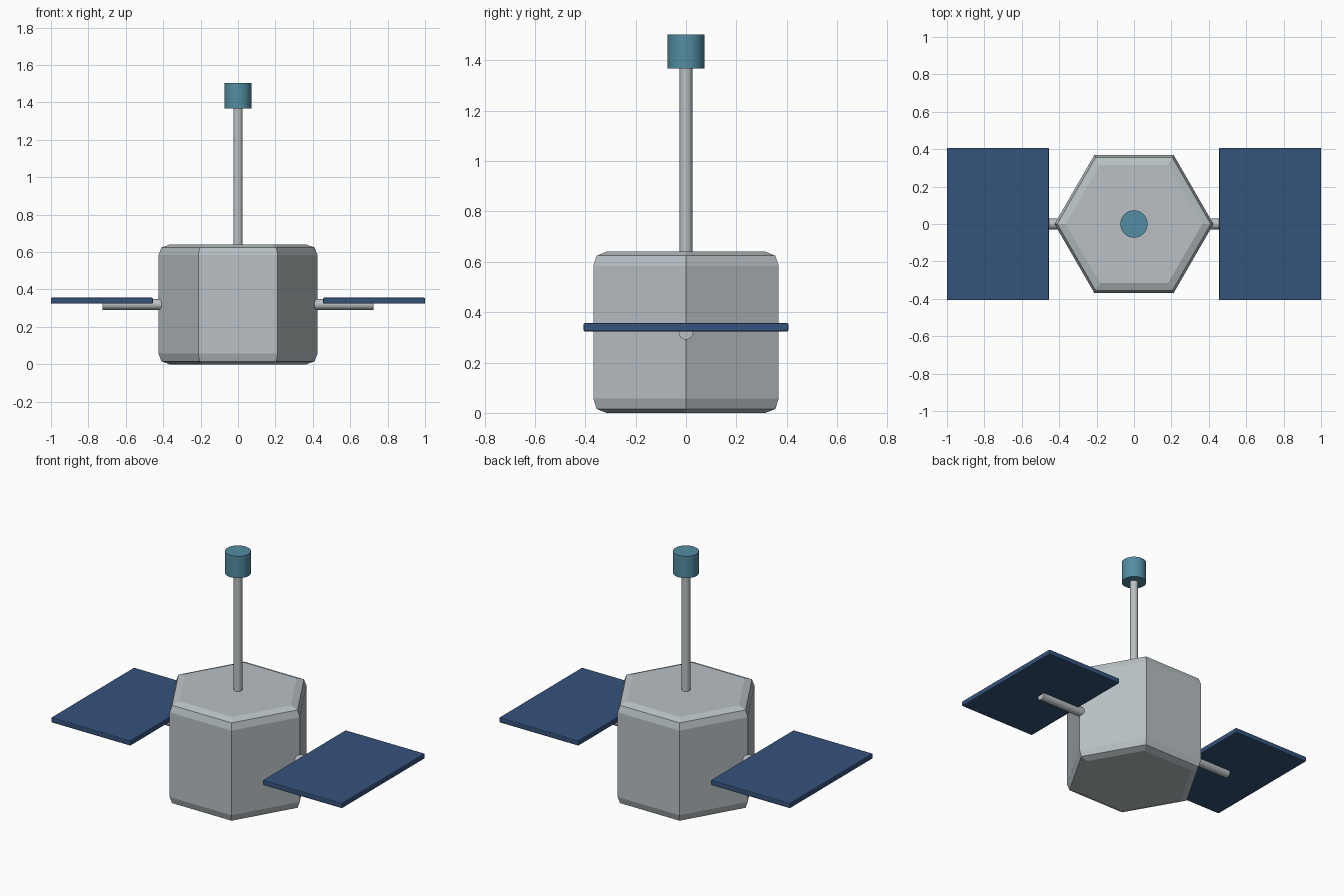
import bpy, bmesh, math
from mathutils import Matrix

cube = bpy.data.objects.get("Cube")
if cube:
    bpy.data.objects.remove(cube, do_unlink=True)


def material(name, rgb):
    m = bpy.data.materials.new(name)
    m.use_nodes = True
    m.diffuse_color = (*rgb, 1)
    m.node_tree.nodes["Principled BSDF"].inputs["Base Color"].default_value = (*rgb, 1)
    return m


hull_grey = material("hull grey", (0.48, 0.53, 0.55))
rod_grey = material("rod grey", (0.50, 0.53, 0.54))
panel_blue = material("panel blue", (0.036, 0.085, 0.20))
sensor_teal = material("sensor teal", (0.085, 0.27, 0.36))


def add_object(name, bm, mat):
    bmesh.ops.recalc_face_normals(bm, faces=bm.faces)
    mesh = bpy.data.meshes.new(name)
    bm.to_mesh(mesh)
    bm.free()
    mesh.materials.append(mat)
    obj = bpy.data.objects.new(name, mesh)
    bpy.context.collection.objects.link(obj)
    return obj


def lathe(name, profile, sides, mat, matrix=Matrix(), smooth=False):
    """Stack rings of (radius, height) and cap both ends."""
    bm = bmesh.new()
    rings = []
    for r, z in profile:
        angles = [math.tau * i / sides for i in range(sides)]
        rings.append([bm.verts.new((r * math.cos(a), r * math.sin(a), z)) for a in angles])
    for low, high in zip(rings, rings[1:]):
        for i in range(sides):
            j = (i + 1) % sides
            face = bm.faces.new((low[i], low[j], high[j], high[i]))
            face.smooth = smooth
    bm.faces.new(rings[0][::-1])
    bm.faces.new(rings[-1])
    bm.transform(matrix)
    obj = add_object(name, bm, mat)
    if smooth:
        bpy.ops.object.select_all(action="DESELECT")
        obj.select_set(True)
        bpy.context.view_layer.objects.active = obj
        bpy.ops.object.shade_smooth_by_angle(angle=math.radians(40))
    return obj


# Hexagonal body with two-step bevelled rims
HEIGHT = 0.64
rim = [(0.365, 0), (0.41, 0.016), (0.425, 0.057)]
body_profile = rim + [(r, HEIGHT - z) for r, z in reversed(rim)]
lathe("body", body_profile, 6, hull_grey)

# Mast and sensor head
lathe("mast", [(0.025, 0.6), (0.025, 1.38)], 32, rod_grey, smooth=True)
lathe("sensor_head", [(0.073, 1.367), (0.073, 1.503)], 32, sensor_teal, smooth=True)

# Support rod and solar panel on each side
for side, sx in (("left", 1), ("right", -1)):
    turn = Matrix.Translation((0, 0, 0.32)) @ Matrix.Rotation(sx * math.pi / 2, 4, "Y")
    lathe(side + "_panel_rod", [(0.029, 0.34), (0.029, 0.725)], 32, rod_grey, turn, True)

    bm = bmesh.new()
    place = Matrix.Translation((sx * 0.7275, 0, 0.34)) @ Matrix.Diagonal((0.545, 0.814, 0.032, 1))
    bmesh.ops.create_cube(bm, size=1, matrix=place)
    panel = add_object(side + "_solar_panel", bm, panel_blue)
    bevel = panel.modifiers.new("edge", "BEVEL")
    bevel.width = 0.005
    bevel.segments = 2
